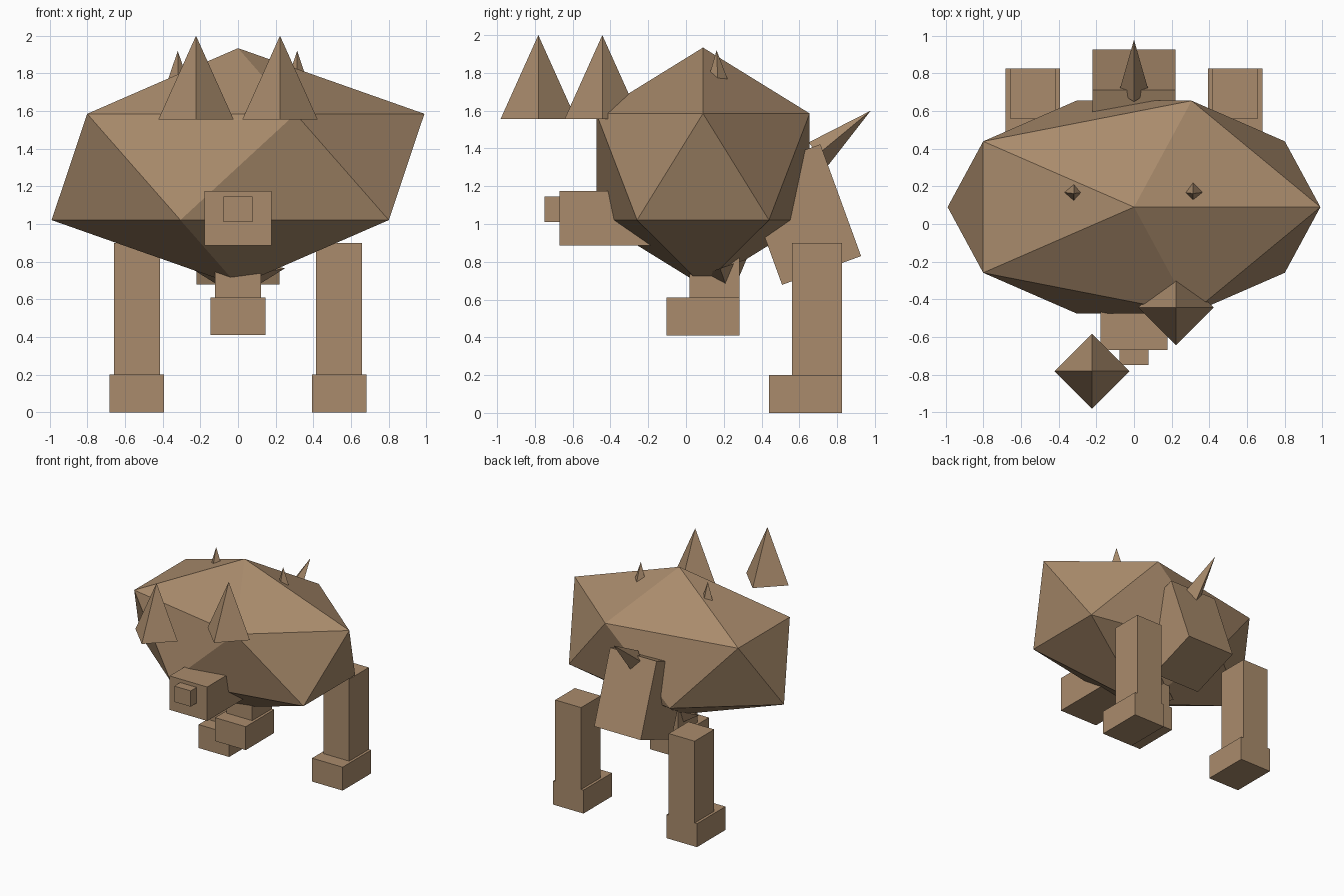
import bpy
from math import radians, atan2, hypot

if "Cube" in bpy.data.objects:
    bpy.data.objects.remove(bpy.data.objects["Cube"], do_unlink=True)

# One warm brown hide colour
hide = bpy.data.materials.new("tan_hide")
hide.use_nodes = True
colour = (0.40, 0.26, 0.15, 1)
hide.diffuse_color = colour
bsdf = next(n for n in hide.node_tree.nodes if n.type == "BSDF_PRINCIPLED")
bsdf.inputs["Base Color"].default_value = colour


def finish(name):
    ob = bpy.context.object
    ob.name = name
    ob.data.materials.append(hide)
    return ob


def box(name, centre, size, tilt=0):
    bpy.ops.mesh.primitive_cube_add(size=1, location=centre, rotation=(tilt, 0, 0))
    ob = finish(name)
    ob.scale = size
    return ob


def spike(name, base, tip, radius):
    """Four-sided pyramid from a base centre to a tip in the same x plane."""
    dy, dz = tip[1] - base[1], tip[2] - base[2]
    middle = [(a + b) / 2 for a, b in zip(base, tip)]
    bpy.ops.mesh.primitive_cone_add(vertices=4, radius1=radius, depth=hypot(dy, dz),
                                    location=middle, rotation=(atan2(-dy, dz), 0, 0))
    return finish(name)


def leg(name, x, y, z):
    box(name + "_leg", (x, y + 0.06, z + 0.45), (0.245, 0.265, 0.9))
    box(name + "_foot", (x, y, z + 0.1), (0.29, 0.385, 0.2))


# Faceted body
bpy.ops.mesh.primitive_ico_sphere_add(subdivisions=1, radius=1, location=(0, 0.09, 1.303))
finish("body").scale = (1.107, 0.664, 0.631)

# Two standing legs and one raised leg in the middle
for side, x in (("left", 0.537), ("right", -0.537)):
    leg(side, x, 0.633, 0)
leg("middle", 0, 0.09, 0.41)

# Snout and nose
box("snout", (0, -0.41, 1.03), (0.355, 0.52, 0.29))
box("nose", (0, -0.69, 1.078), (0.155, 0.12, 0.135))

# Large horns, one set further forward
for side, x, y in (("left", 0.223, -0.443), ("right", -0.223, -0.782)):
    spike(side + "_horn", (x, y, 1.555), (x, y, 2.0), 0.2)

# Small spikes on the back
for side, x in (("left", 0.314), ("right", -0.32)):
    spike(side + "_back_spike", (x, 0.168, 1.765), (x, 0.162, 1.92), 0.052)

# Tilted rump block with its tail spike
box("rump", (0, 0.61, 1.05), (0.44, 0.445, 0.63), radians(20))
spike("tail_spike", (0, 0.7, 1.37), (0, 0.978, 1.6), 0.08)

# Small point under the belly
belly = spike("belly_point", (0, 0.18, 0.765), (0, 0.235, 0.61), 0.25)
belly.scale.y = 0.6
